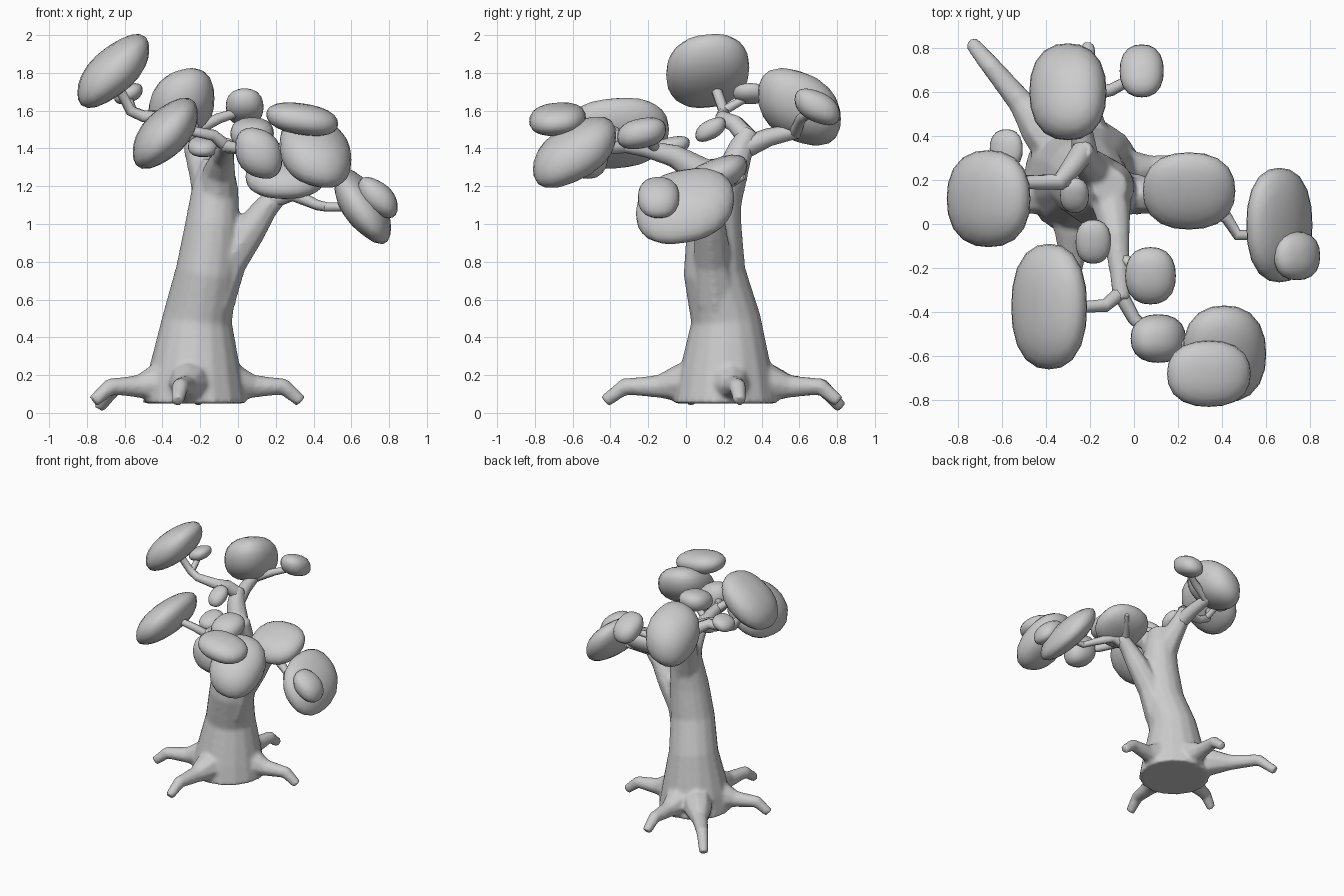
import bpy, bmesh, math
from mathutils import Vector

if "Cube" in bpy.data.objects:
    bpy.data.objects.remove(bpy.data.objects["Cube"])


def finish(name, bm):
    bmesh.ops.recalc_face_normals(bm, faces=bm.faces)
    me = bpy.data.meshes.new(name)
    bm.to_mesh(me)
    bm.free()
    ob = bpy.data.objects.new(name, me)
    bpy.context.collection.objects.link(ob)
    bpy.ops.object.select_all(action='DESELECT')
    ob.select_set(True)
    bpy.context.view_layer.objects.active = ob
    bpy.ops.object.shade_smooth_by_angle(angle=math.radians(50))
    return ob


def tube(name, path, sides=8):
    """Tapered limb through (x, y, z, radius) points."""
    bm = bmesh.new()
    pts = [Vector(p[:3]) for p in path]
    rings, side = [], None
    for i, p in enumerate(pts):
        a = (p - pts[i - 1]).normalized() if i else Vector()
        b = (pts[i + 1] - p).normalized() if i < len(pts) - 1 else Vector()
        t = (a + b).normalized()
        if side is None:
            side = t.orthogonal()
        side = (side - t * side.dot(t)).normalized()
        up = t.cross(side)
        ring = []
        for k in range(sides):
            w = 2 * math.pi * k / sides
            ring.append(bm.verts.new(p + (side * math.cos(w) + up * math.sin(w)) * path[i][3]))
        rings.append(ring)
    for r, s in zip(rings, rings[1:]):
        for k in range(sides):
            n = (k + 1) % sides
            bm.faces.new((r[k], r[n], s[n], s[k]))
    bm.faces.new(rings[0])
    bm.faces.new(rings[-1])
    return finish(name, bm)


def leaf_clump(name, centre, radii, tilt=(0, 0)):
    """Slightly boxy ellipsoid; tilt is the rise at its +x and +y ends."""
    bm = bmesh.new()
    bmesh.ops.create_uvsphere(bm, u_segments=20, v_segments=12, radius=1)
    for v in bm.verts:
        u = v.co / sum(abs(c) ** 2.35 for c in v.co) ** (1 / 2.35)
        v.co = (centre[0] + radii[0] * u.x,
                centre[1] + radii[1] * u.y,
                centre[2] + radii[2] * u.z + tilt[0] * u.x + tilt[1] * u.y)
    return finish(name, bm)


# Trunk
wood = [tube("trunk", [(-.23, .21, .05, .275), (-.23, .21, .2, .25), (-.215, .21, .5, .185),
                       (-.165, .15, .75, .165), (-.135, .15, 1.0, .145),
                       (-.12, .17, 1.2, .122), (-.11, .17, 1.34, .08)], 16)]

# Roots: bent legs reaching out from the trunk base
root_tips = {"root_left": (-.765, .02, .06), "root_front": (-.32, -.43, .06),
             "root_right": (.335, .285, .06), "root_back": (-.21, .81, .06),
             "root_back_left": (-.735, .82, .03)}
for name, (x, y, z) in root_tips.items():
    path = []
    for f, h, r in ((.2, .18, .12), (.38, .155, .105), (.56, .14, .062), (.84, .138, .047)):
        path.append((-.23 + (x + .23) * f, .21 + (y - .21) * f, h, r))
    wood.append(tube(name, path + [(x, y, z, .036)]))

# Three main limbs
wood.append(tube("right_limb", [(-.14, .16, .6, .13), (-.05, .14, .8, .1), (.065, .13, .97, .088),
                                (.15, .12, 1.09, .068), (.24, .12, 1.18, .052)]))
wood.append(tube("front_limb", [(-.12, .16, 1.1, .11), (-.1, .07, 1.28, .088), (-.08, -.06, 1.36, .063),
                                (-.065, -.22, 1.4, .048), (-.055, -.35, 1.42, .042)]))
wood.append(tube("back_limb", [(-.12, .17, 1.08, .12), (-.17, .24, 1.26, .09), (-.22, .29, 1.4, .07),
                               (-.24, .34, 1.5, .052)]))

# Merge trunk, roots and limbs into one smooth skin
for ob in wood:
    ob.select_set(True)
trunk = wood[0]
bpy.context.view_layer.objects.active = trunk
bpy.ops.object.join()
remesh = trunk.modifiers.new("merge", 'REMESH')
remesh.mode = 'VOXEL'
remesh.voxel_size = .014
remesh.use_smooth_shade = True
soften = trunk.modifiers.new("soften", 'SMOOTH')
soften.factor = .5
soften.iterations = 7

# Twigs
tube("right_twig", [(.18, .11, 1.13, .05), (.29, .09, 1.16, .04), (.42, .03, 1.1, .028),
                    (.47, -.05, 1.09, .025), (.62, -.05, 1.09, .022)])
tube("right_spur", [(.22, .15, 1.18, .04), (.33, .31, 1.25, .015)])
tube("front_left_twig", [(-.06, -.31, 1.41, .035), (-.13, -.37, 1.47, .03), (-.28, -.38, 1.5, .025)])
tube("front_right_twig", [(-.06, -.32, 1.41, .035), (0, -.43, 1.4, .03),
                          (.1, -.52, 1.4, .025), (.38, -.58, 1.4, .025)])
tube("front_mid_twig", [(-.07, -.15, 1.39, .03), (.06, -.22, 1.46, .02)])
tube("front_small_twig", [(-.09, -.02, 1.35, .03), (-.18, -.07, 1.4, .02)])
tube("back_left_twig", [(-.23, .33, 1.45, .055), (-.28, .26, 1.53, .048), (-.34, .19, 1.56, .04),
                        (-.5, .19, 1.57, .032), (-.57, .2, 1.6, .03), (-.64, .15, 1.74, .028)])
tube("back_twig", [(-.22, .3, 1.4, .06), (-.24, .44, 1.46, .048), (-.26, .62, 1.5, .038)])
tube("back_right_twig", [(-.24, .58, 1.49, .035), (-.1, .61, 1.56, .028), (.03, .68, 1.6, .022)])
tube("back_small_twig", [(-.56, .2, 1.6, .025), (-.58, .34, 1.68, .02)])
tube("back_inner_twig", [(-.32, .21, 1.56, .03), (-.27, .14, 1.5, .02)])

# Leaf clumps: name, centre, radii, tilt
clumps = [
    ("leaf_back", (-.3, .6, 1.62), (.175, .22, .18), (.045, -.065)),
    ("leaf_back_small", (.035, .695, 1.62), (.1, .12, .085), (0, -.04)),
    ("leaf_top_left", (-.66, .115, 1.81), (.19, .22, .145), (.115, .02)),
    ("leaf_top_left_small", (-.58, .34, 1.69), (.075, .09, .05), (.02, 0)),
    ("leaf_inner", (-.27, .13, 1.5), (.065, .08, .055), (0, .03)),
    ("leaf_right", (.25, .15, 1.25), (.21, .175, .095), (0, .06)),
    ("leaf_far_right", (.66, -.005, 1.095), (.15, .26, .145), (-.115, .04)),
    ("leaf_far_right_small", (.74, -.145, 1.14), (.105, .11, .092), (-.05, 0)),
    ("leaf_front_left", (-.385, -.375, 1.48), (.172, .285, .148), (.1, .02)),
    ("leaf_centre_small", (-.185, -.08, 1.41), (.08, .1, .05), (0, .02)),
    ("leaf_centre", (.075, -.235, 1.48), (.115, .13, .08), (0, .02)),
    ("leaf_front", (.11, -.52, 1.375), (.125, .11, .13), (-.03, 0)),
    ("leaf_front_right", (.41, -.59, 1.38), (.19, .22, .15), (-.04, .09)),
    ("leaf_front_right_top", (.34, -.68, 1.555), (.19, .15, .082), (-.025, .01)),
]
for c in clumps:
    leaf_clump(*c)
